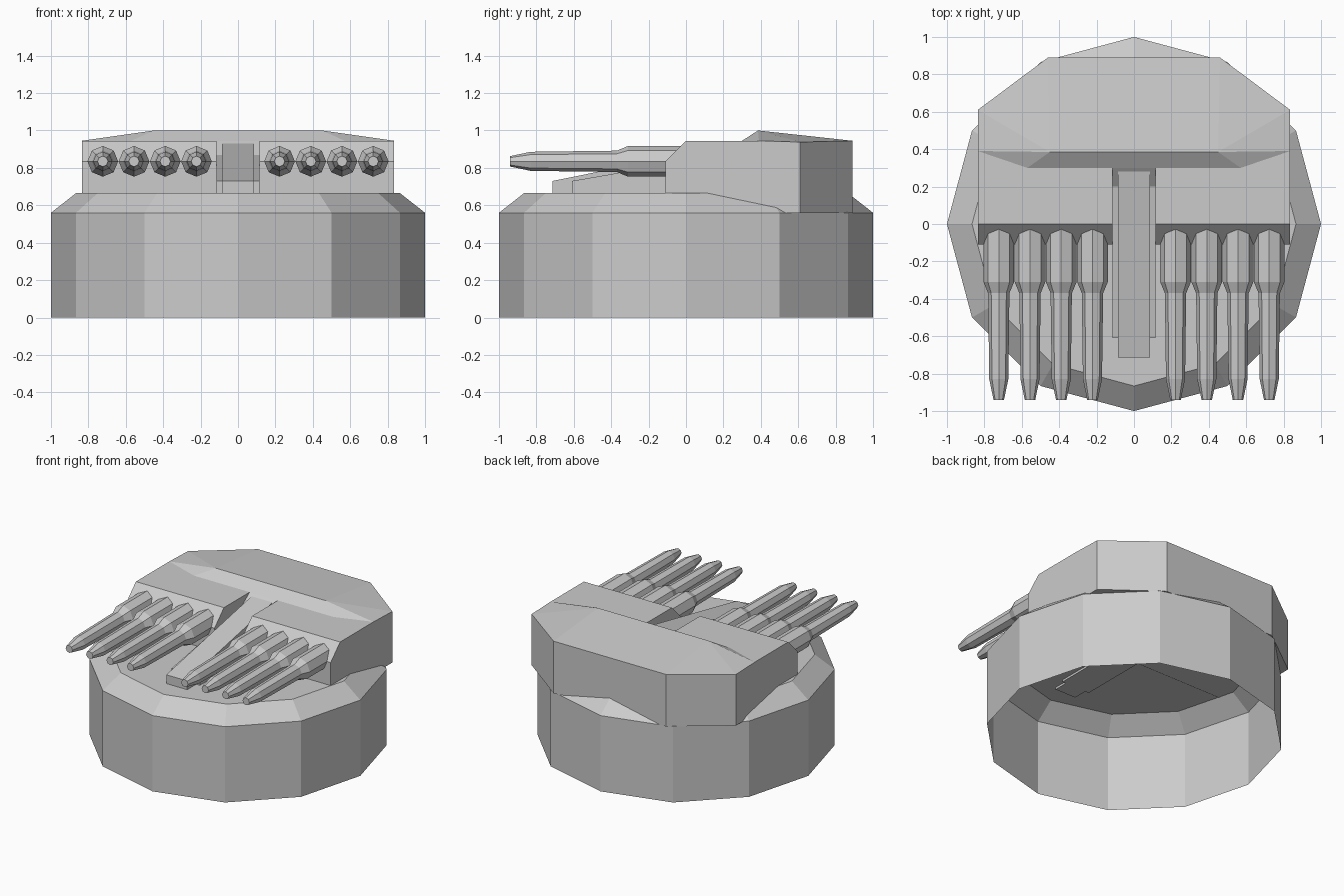
import bpy
import bmesh
from math import cos, sin, pi
from mathutils import Matrix, Vector

cube = bpy.data.objects.get("Cube")
if cube:
    bpy.data.objects.remove(cube, do_unlink=True)

grey = bpy.data.materials.new("plain_grey")
grey.use_nodes = True
GREY = (0.6, 0.6, 0.6, 1)
grey.diffuse_color = GREY
grey.node_tree.nodes["Principled BSDF"].inputs["Base Color"].default_value = GREY


def finish(name, bm, recalc=True):
    if recalc:
        bmesh.ops.recalc_face_normals(bm, faces=bm.faces)
    mesh = bpy.data.meshes.new(name)
    bm.to_mesh(mesh)
    bm.free()
    mesh.materials.append(grey)
    obj = bpy.data.objects.new(name, mesh)
    bpy.context.collection.objects.link(obj)
    return obj


def lathe(name, rings, sides, cap_start=True, matrix=Matrix()):
    """Flat-sided turned shape from (height, radius) rings along z."""
    bm = bmesh.new()
    loops = []
    for h, r in rings:
        angles = [2 * pi * i / sides for i in range(sides)]
        loops.append([bm.verts.new((r * cos(a), r * sin(a), h)) for a in angles])
    for low, high in zip(loops, loops[1:]):
        for i in range(sides):
            j = (i + 1) % sides
            bm.faces.new((low[i], low[j], high[j], high[i]))
    bm.faces.new(loops[-1])
    if cap_start:
        bm.faces.new(loops[0][::-1])
    bm.transform(matrix)
    return finish(name, bm, recalc=False)


def prism(name, profile, x0, x1):
    """Side profile of (y, z) points extruded across x."""
    bm = bmesh.new()
    face = bm.faces.new([bm.verts.new((x0, y, z)) for y, z in profile])
    result = bmesh.ops.extrude_face_region(bm, geom=[face])
    moved = [v for v in result["geom"] if isinstance(v, bmesh.types.BMVert)]
    bmesh.ops.translate(bm, verts=moved, vec=Vector((x1 - x0, 0, 0)))
    return finish(name, bm)


# Twelve-sided base drum, open underneath
lathe("base_drum", [(0, 1), (0.56, 1), (0.665, 0.866)], 12, cap_start=False)

# Rear housing with a raised ridge, mirrored across x
half = [
    (0.835, 0.39, 0.945), (0.835, 0.61, 0.938), (0.46, 0.89, 0.945),
    (0.45, 0.385, 1.0), (0.57, 0.30, 0.945),
    (0.835, 0.39, 0.605), (0.835, 0.50, 0.56), (0.835, 0.61, 0.56), (0.46, 0.89, 0.56),
]
bm = bmesh.new()
for x, y, z in half:
    bm.verts.new((x, y, z))
    bm.verts.new((-x, y, z))
bmesh.ops.convex_hull(bm, input=bm.verts)
bmesh.ops.dissolve_limit(bm, angle_limit=0.01, verts=bm.verts, edges=bm.edges)
finish("rear_housing", bm)

# Front blocks either side of the central slot
block = [(-0.11, 0.66), (-0.11, 0.835), (0, 0.945), (0.39, 0.945), (0.39, 0.605), (0.11, 0.665)]
for side, sign in (("left", 1), ("right", -1)):
    prism(side + "_front_block", block, sign * 0.115, sign * 0.835)

# Sloping ramp in the slot, with a narrower plate on top
prism("slot_ramp", [(-0.61, 0.65), (-0.61, 0.73), (0.2, 0.87), (0.3, 0.945),
                    (0.39, 0.945), (0.39, 0.65)], -0.115, 0.115)
prism("ramp_plate", [(-0.715, 0.65), (-0.715, 0.73), (0.28, 0.93), (0.28, 0.65)], -0.085, 0.085)

# Eight octagonal barrels pointing forwards
barrel = [(0, 0.082), (0.31, 0.082), (0.37, 0.057), (0.83, 0.051), (0.94, 0.028)]
for side, sign in (("left", 1), ("right", -1)):
    for i in range(4):
        place = Matrix.Translation((sign * (0.222 + i * 0.167), 0, 0.835))
        lathe(f"{side}_barrel_{i + 1}", barrel, 8, matrix=place @ Matrix.Rotation(pi / 2, 4, "X"))
